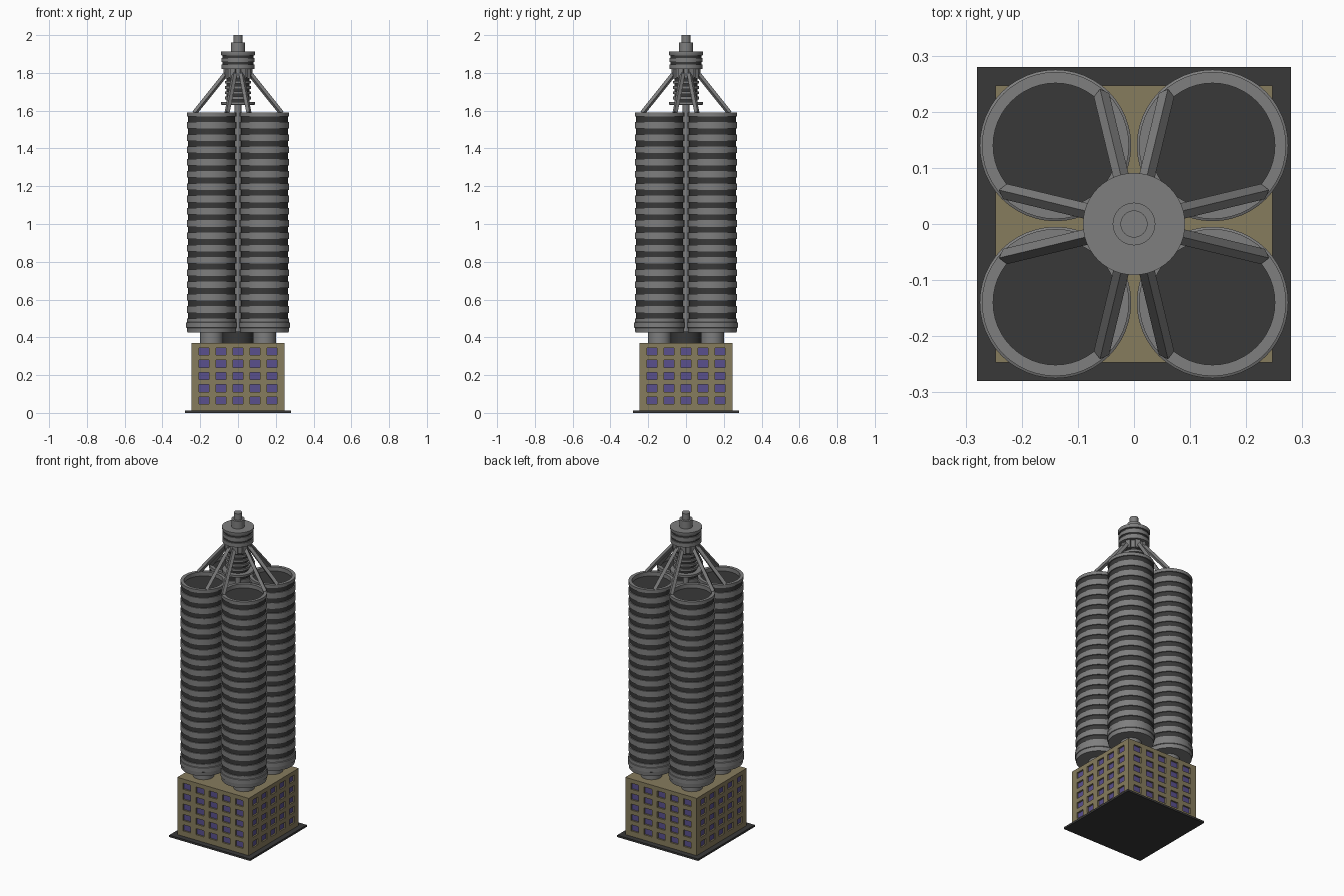
import bpy, bmesh, math
from mathutils import Vector, Matrix

if "Cube" in bpy.data.objects:
    bpy.data.objects.remove(bpy.data.objects["Cube"])


def material(name, rgb):
    m = bpy.data.materials.new(name)
    m.diffuse_color = (*rgb, 1)
    m.use_nodes = True
    m.node_tree.nodes["Principled BSDF"].inputs["Base Color"].default_value = m.diffuse_color
    return m


GREY = material("concrete_grey", (0.21, 0.21, 0.21))
DARK = material("dark_grey", (0.04, 0.04, 0.04))
TAN = material("tan_wall", (0.24, 0.20, 0.11))
BLUE = material("window_blue", (0.10, 0.08, 0.27))


def finish(bm, name, mats, smooth=False):
    bmesh.ops.recalc_face_normals(bm, faces=bm.faces)
    me = bpy.data.meshes.new(name)
    for f in bm.faces:
        f.smooth = smooth
    bm.to_mesh(me)
    bm.free()
    if smooth:
        me.set_sharp_from_angle(angle=math.radians(30))
    for m in mats:
        me.materials.append(m)
    ob = bpy.data.objects.new(name, me)
    bpy.context.collection.objects.link(ob)
    return ob


def lathe(name, profile, centre=(0, 0), seg=48):
    """Profile points are (radius, z, material of the segment that starts here)."""
    bm = bmesh.new()
    rings = []
    for r, z, _ in profile:
        rings.append([bm.verts.new((centre[0] + r * math.cos(2 * math.pi * i / seg),
                                    centre[1] + r * math.sin(2 * math.pi * i / seg), z))
                      for i in range(seg)])
    for k in range(len(rings) - 1):
        a, b = rings[k], rings[k + 1]
        for i in range(seg):
            j = (i + 1) % seg
            bm.faces.new((a[i], a[j], b[j], b[i])).material_index = profile[k][2]
    bm.faces.new(rings[0][::-1]).material_index = profile[0][2]
    bm.faces.new(rings[-1]).material_index = profile[-1][2]
    return finish(bm, name, [GREY, DARK], True)


def box(name, size, matrix, mat):
    bm = bmesh.new()
    bmesh.ops.create_cube(bm, size=1, matrix=matrix @ Matrix.Diagonal((*size, 1)))
    return finish(bm, name, [mat])


def strut(name, a, b, radius):
    a, b = Vector(a), Vector(b)
    d = b - a
    rot = d.to_track_quat('Z', 'Y').to_matrix().to_4x4()
    bm = bmesh.new()
    bmesh.ops.create_cone(bm, cap_ends=True, segments=4, radius1=radius, radius2=radius,
                          depth=d.length, matrix=Matrix.Translation((a + b) / 2) @ rot)
    return finish(bm, name, [GREY])


# Ground slab
box("ground_slab", (0.56, 0.56, 0.012), Matrix.Translation((0, 0, 0.006)), DARK)

# Podium with recessed windows on all four walls
HALF, Z0, Z1 = 0.247, 0.012, 0.37
COLS = [0.09 * i for i in range(-2, 3)]
ROWS = [0.065 * i for i in range(1, 6)]
WW, WH = 0.026, 0.019
bm = bmesh.new()
bmesh.ops.create_cube(bm, size=1, matrix=Matrix.Translation((0, 0, (Z0 + Z1) / 2))
                      @ Matrix.Diagonal((2 * HALF, 2 * HALF, Z1 - Z0, 1)))
for axis, centres, half in ((0, COLS, WW), (1, COLS, WW), (2, ROWS, WH)):
    for c in centres:
        for s in (-1, 1):
            co, no = Vector((0, 0, 0)), Vector((0, 0, 0))
            co[axis], no[axis] = c + s * half, 1
            bmesh.ops.bisect_plane(bm, geom=bm.verts[:] + bm.edges[:] + bm.faces[:],
                                   plane_co=co, plane_no=no)
bm.normal_update()
panes = []
for f in bm.faces:
    if abs(f.normal.z) > 0.5:
        continue
    p = f.calc_center_median()
    u = p.y if abs(f.normal.x) > 0.5 else p.x
    if any(abs(u - c) < 0.01 for c in COLS) and any(abs(p.z - r) < 0.01 for r in ROWS):
        panes.append(f)
bmesh.ops.inset_individual(bm, faces=panes, thickness=0.0, depth=-0.01)
for f in panes:
    f.material_index = 1
finish(bm, "podium", [TAN, BLUE])

# Four ribbed towers on short legs
profile = [(0.128, 0.425, 0), (0.131, 0.45, 0), (0.135, 0.452, 0), (0.135, 0.478, 0),
           (0.131, 0.48, 0)]
for k in range(17):
    z = 0.515 + 0.065 * k
    profile += [(0.131, z - 0.015, 0), (0.125, z - 0.015, 1),
                (0.125, z + 0.015, 0), (0.131, z + 0.015, 0)]
profile += [(0.131, 1.59, 0), (0.111, 1.59, 0), (0.111, 1.565, 1)]
for sx in (-1, 1):
    for sy in (-1, 1):
        side = ("front" if sy < 0 else "back") + ("_left" if sx < 0 else "_right")
        c = (0.14 * sx, 0.14 * sy)
        lathe("tower_" + side, profile, c)
        lathe("tower_leg_" + side, [(0.06, 0.365, 0), (0.06, 0.43, 0)], c, 32)
        # Two sloping braces from each tower rim to the head
        strut("brace_a_" + side, (0.058 * sx, 0.23 * sy, 1.588),
              (0.017 * sx, 0.06 * sy, 1.80), 0.014)
        strut("brace_b_" + side, (0.23 * sx, 0.058 * sy, 1.588),
              (0.06 * sx, 0.017 * sy, 1.80), 0.014)

# Central core
lathe("core_foot", [(0.08, 0.365, 1), (0.08, 0.43, 1)], seg=32)
lathe("core_column", [(0.018, 0.37, 0), (0.018, 1.64, 0)], seg=24)

# Ribbed lower spool of the head
spool = [(0.085, 1.63, 0), (0.09, 1.632, 0), (0.09, 1.645, 0), (0.06, 1.645, 1)]
for k in range(4):
    z = 1.66 + 0.028 * k
    spool += [(0.06, z, 0), (0.07, z, 0), (0.07, z + 0.014, 0), (0.06, z + 0.014, 1)]
spool += [(0.06, 1.775, 0), (0.066, 1.775, 0), (0.066, 1.825, 0)]
lathe("head_spool", spool)

# Blocks around the neck
for i in range(8):
    m = Matrix.Rotation(math.radians(45 * i + 22.5), 4, 'Z') @ Matrix.Translation((0.066, 0, 1.795))
    box(f"neck_block_{i + 1}", (0.02, 0.03, 0.05), m, GREY)

# Upper drum with grooves and stepped cap
drum = [(0.088, 1.82, 0)]
for z in (1.845, 1.88):
    drum += [(0.088, z, 0), (0.082, z, 1), (0.082, z + 0.012, 0), (0.088, z + 0.012, 0)]
drum += [(0.091, 1.902, 0), (0.091, 1.912, 0), (0.038, 1.912, 0), (0.038, 1.96, 0),
         (0.024, 1.96, 0), (0.024, 2.0, 0)]
lathe("head_drum", drum)
